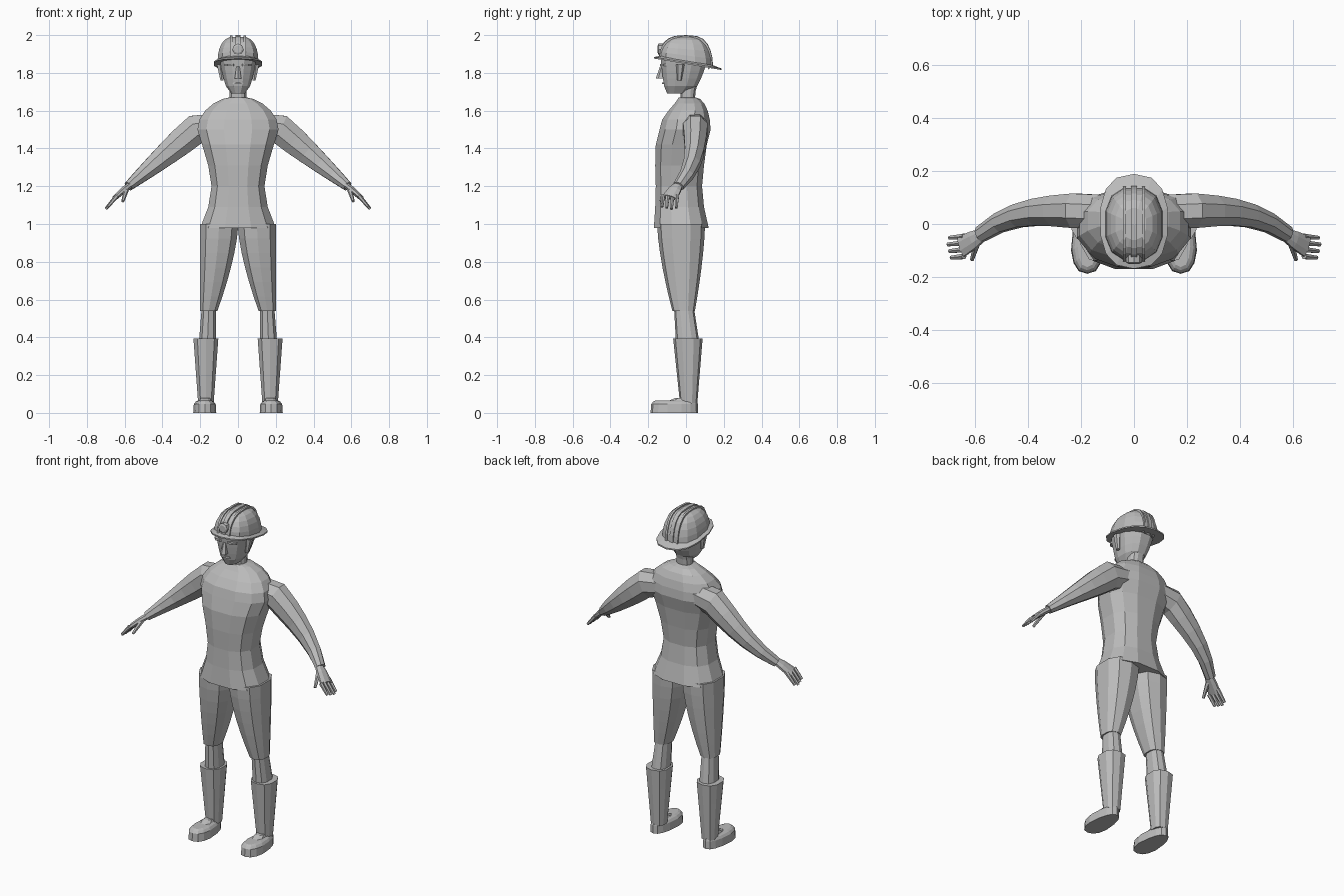
import bpy, bmesh, math
from mathutils import Vector

if "Cube" in bpy.data.objects:
    bpy.data.objects.remove(bpy.data.objects["Cube"], do_unlink=True)

GREY = (0.5, 0.5, 0.5, 1)
grey = bpy.data.materials.new("plain grey")
grey.use_nodes = True
grey.diffuse_color = GREY
grey.node_tree.nodes["Principled BSDF"].inputs["Base Color"].default_value = GREY


def loft(name, rings, side=1):
    """Skin a list of rings, close both ends, mirror in x when side is negative."""
    bm = bmesh.new()
    loops = [[bm.verts.new((p.x * side, p.y, p.z)) for p in points] for points in rings]
    for lower, upper in zip(loops, loops[1:]):
        count = len(lower)
        for i in range(count):
            j = (i + 1) % count
            bm.faces.new((lower[i], lower[j], upper[j], upper[i]))
    bm.faces.new(loops[0])
    bm.faces.new(loops[-1])
    bmesh.ops.recalc_face_normals(bm, faces=bm.faces)
    mesh = bpy.data.meshes.new(name)
    bm.to_mesh(mesh)
    bm.free()
    mesh.materials.append(grey)
    bpy.context.collection.objects.link(bpy.data.objects.new(name, mesh))


def soften(value, power):
    return math.copysign(abs(value) ** power, value)


def ring(z, middle, half, front, back, sides=12, power=0.8):
    """Level rounded ring that fills the given width and depth."""
    fit = math.cos(math.pi / sides) ** power
    points = []
    for i in range(sides):
        angle = math.tau * (i + 0.5) / sides
        across = soften(math.cos(angle), power) / fit
        along = soften(math.sin(angle), power) / fit
        points.append(Vector((middle + across * half,
                              (front + back + along * (back - front)) / 2, z)))
    return points


def span(start, end, curve=1, steps=1, sides=12):
    """Rings from start to end limits; the outline follows a power curve."""
    rings = []
    for k in range(steps + 1):
        t = k / steps
        z = start[0] + (end[0] - start[0]) * t
        limits = [a + (b - a) * t ** curve for a, b in zip(start[1:], end[1:])]
        rings.append(ring(z, *limits, sides=sides))
    return rings


def tube(name, stations, sides, side):
    """Tube along (x, y, z, depth, height) stations, rings square to the path."""
    path = [Vector(station[:3]) for station in stations]
    rings = []
    for i, (*_, depth, height) in enumerate(stations):
        ahead = path[min(i + 1, len(path) - 1)] - path[max(i - 1, 0)]
        ahead.normalize()
        flat = Vector((0, 1, 0))
        flat = (flat - ahead * flat.dot(ahead)).normalized()
        up = ahead.cross(flat)
        angles = [math.tau * (k + 0.5) / sides for k in range(sides)]
        rings.append([path[i] + flat * depth * math.cos(angle) + up * height * math.sin(angle)
                      for angle in angles])
    loft(name, rings, side)


# Shirt: pinched waist, then shoulders that round in to the collar
shirt = []
for k in range(4):
    pinch = math.sin(math.pi * k / 4)
    shirt.append(ring(0.98 + 0.11 * k, 0, 0.2 - 0.06 * pinch, -0.17 + 0.01 * pinch, 0.12 - 0.035 * pinch))
shirt.append(ring(1.42, 0, 0.19, -0.16, 0.11))
for k in range(6):
    rise = math.sin(math.pi / 10 * k)
    spread = math.sqrt(max(0, 1 - rise ** 2))
    shirt.append(ring(1.5 + 0.17 * rise, 0, 0.045 + 0.17 * spread ** 1.3,
                      -0.04 - 0.1 * spread ** 3, 0.05 + 0.08 * spread))
loft("shirt", shirt)

# Neck and head
loft("neck", span((1.64, 0, 0.044, -0.03, 0.045), (1.77, 0, 0.044, -0.03, 0.07), curve=2, steps=2))
loft("head", span((1.69, 0, 0.035, -0.1, 0.01), (1.89, 0, 0.1, -0.135, 0.12), curve=0.5, steps=5))
loft("nose", span((1.77, 0, 0.018, -0.157, -0.1), (1.835, 0, 0.008, -0.135, -0.1), sides=6))
loft("mouth", span((1.74, 0, 0.03, -0.127, -0.1), (1.75, 0, 0.025, -0.127, -0.1), sides=8))

# Helmet: tilted back at the brim, level at the crown
BASE, CROWN, WIDE, LONG = 1.857, 0.137, 0.108, 0.137


def tilt(p, rise=0):
    return Vector((p.x, p.y, p.z - 0.17 * p.y * (1 - rise)))


def dome(angle):
    return soften(math.cos(angle), 0.65), math.sin(angle)


shell = []
for k in range(6):
    reach, rise = dome(math.pi / 12 * k)
    outline = ring(BASE + CROWN * rise, 0, WIDE * reach, -LONG * reach, LONG * reach)
    shell.append([tilt(p, rise) for p in outline])
loft("helmet_shell", shell)

edge = span((1.855, 0, 0.126, -0.165, 0.185), (1.847, 0, 0.126, -0.165, 0.185), sides=14)
brim = [ring(1.867, 0, 0.1, -0.135, 0.13, sides=14)] + edge
loft("helmet_brim", [[tilt(p) for p in outline] for outline in brim])


def rib(name, middle, half, lift):
    """Raised band over the crown from front to back."""
    rings = []
    for k in range(13):
        reach, rise = dome(math.pi / 12 * k)
        outer, inner = [tilt(Vector((0, -reach * (LONG + grow), BASE + CROWN * rise + grow)), rise)
                        for grow in (lift, -0.02)]
        rings.append([p + Vector((x, 0, 0)) for x, p in
                      ((middle - half, outer), (middle + half, outer),
                       (middle + half, inner), (middle - half, inner))])
    loft(name, rings)


rib("helmet_center_rib", 0, 0.012, 0.006)

# Round badge on the front of the helmet
badge = []
for y, radius in ((-0.11, 0.03), (-0.145, 0.03), (-0.15, 0.02)):
    angles = [math.tau * k / 8 for k in range(8)]
    badge.append([Vector((radius * math.cos(a), y, 1.925 + radius * math.sin(a))) for a in angles])
loft("helmet_badge", badge)

for side, word in ((1, "left_"), (-1, "right_")):
    rib("helmet_" + word + "rib", side * 0.036, 0.006, 0.004)

    # Brow and ear
    loft(word + "brow", span((1.836, 0.042, 0.03, -0.137, -0.07), (1.848, 0.042, 0.03, -0.137, -0.07), sides=8), side)
    loft(word + "ear", span((1.76, 0.085, 0.008, -0.045, -0.025), (1.845, 0.095, 0.017, -0.05, -0.01), sides=6), side)

    # Sleeve: starts inside the shoulder, tapers and swings forward to the wrist
    arm = [(0.12, 0.045, 1.52, 0.07, 0.07)]
    for k in range(6):
        t = k / 5
        arm.append((0.225 + 0.355 * t, 0.05 - 0.09 * t ** 3, 1.5 - 0.3 * t,
                    0.07 - 0.038 * t, 0.085 - 0.058 * t ** 1.3))
    tube(word + "arm", arm, 8, side)

    # Palm, fingers and thumb
    tube(word + "palm", ((0.565, -0.037, 1.21, 0.024, 0.018), (0.605, -0.06, 1.18, 0.036, 0.018),
                         (0.65, -0.085, 1.14, 0.043, 0.014)), 8, side)
    for k, finger in enumerate(("little", "ring", "middle", "index")):
        y = -0.047 - 0.025 * k
        reach = 0.055 - 0.006 * abs(k - 1)
        tube(word + finger + "_finger", ((0.64, y, 1.15, 0.012, 0.012),
                                         (0.645 + reach, y - 0.005, 1.135 - reach, 0.008, 0.008)), 6, side)
    tube(word + "thumb", ((0.59, -0.07, 1.185, 0.015, 0.014), (0.61, -0.135, 1.12, 0.008, 0.008)), 6, side)

    # Trouser leg, shin and boot
    loft(word + "trouser_leg", span((1, 0.1, 0.102, -0.148, 0.096), (0.54, 0.155, 0.046, -0.07, 0.045),
                                    curve=1.5, steps=6, sides=10), side)
    loft(word + "shin", span((0.57, 0.154, 0.037, -0.062, 0.038), (0.36, 0.162, 0.046, -0.05, 0.07), sides=10), side)
    loft(word + "boot_shaft", span((0.395, 0.17, 0.066, -0.065, 0.085), (0.05, 0.17, 0.041, -0.03, 0.058),
                                   steps=3, sides=10), side)

    # Shoe: rounded upper edge and a narrower heel
    shoe = []
    for t in (0, 0.7, 0.9, 1):
        inset = 0.025 * t ** 6
        outline = ring(0.066 * t, 0.176, 0.061 - inset, inset - 0.185, 0.062 - inset / 3, sides=14)
        for p in outline:
            heel = min(max((p.y + 0.09) / 0.15, 0), 1)
            p.x -= (p.x - 0.176) * heel / 4
        shoe.append(outline)
    loft(word + "shoe", shoe, side)
    loft(word + "shoe_tongue", span((0.06, 0.173, 0.033, -0.1, 0.02), (0.08, 0.173, 0.024, -0.055, 0.01), sides=8), side)
